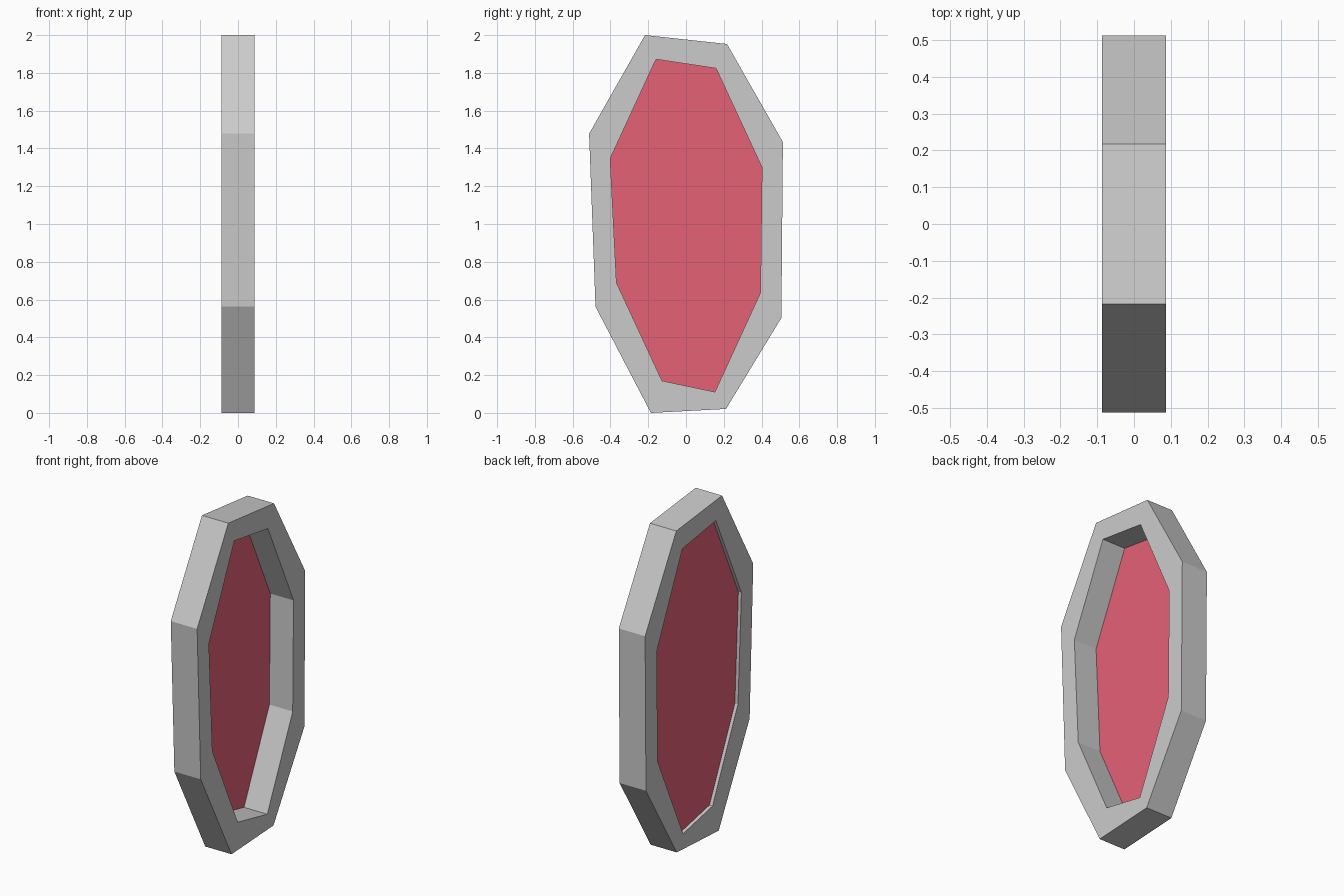
import bpy, bmesh

if "Cube" in bpy.data.objects:
    bpy.data.objects.remove(bpy.data.objects["Cube"])

HALF = 0.0875      # half depth of the frame
GLASS_X = -0.067   # the pane sits close to the back face

# Irregular octagons as (y, z), clockwise from the top left
OUTER = [(-0.217, 2.0), (0.217, 1.953), (0.513, 1.434), (0.505, 0.503),
         (0.212, 0.021), (-0.186, 0.0), (-0.479, 0.562), (-0.513, 1.478)]
INNER = [(-0.159, 1.872), (0.159, 1.824), (0.402, 1.300), (0.394, 0.636),
         (0.153, 0.111), (-0.127, 0.170), (-0.368, 0.689), (-0.401, 1.347)]


def ring(bm, profile, x):
    return [bm.verts.new((x, y, z)) for y, z in profile]


def finish(bm, name):
    mesh = bpy.data.meshes.new(name)
    bm.to_mesh(mesh)
    bm.free()
    obj = bpy.data.objects.new(name, mesh)
    bpy.context.collection.objects.link(obj)
    return obj


# Frame: four rings bridged into a closed loop
bm = bmesh.new()
rings = [ring(bm, OUTER, -HALF), ring(bm, OUTER, HALF),
         ring(bm, INNER, HALF), ring(bm, INNER, -HALF)]
for k in range(4):
    a, b = rings[k], rings[(k + 1) % 4]
    for i in range(8):
        j = (i + 1) % 8
        bm.faces.new((a[i], a[j], b[j], b[i]))
bmesh.ops.recalc_face_normals(bm, faces=bm.faces)
finish(bm, "mirror_frame")

# Glass: one flat pane filling the opening, facing +x
bm = bmesh.new()
bm.faces.new(ring(bm, INNER, GLASS_X)[::-1])
glass = finish(bm, "mirror_glass")
mat = bpy.data.materials.new("red_glass")
mat.diffuse_color = (0.78, 0.12, 0.18, 1)
mat.use_nodes = True
mat.node_tree.nodes["Principled BSDF"].inputs["Base Color"].default_value = mat.diffuse_color
glass.data.materials.append(mat)
